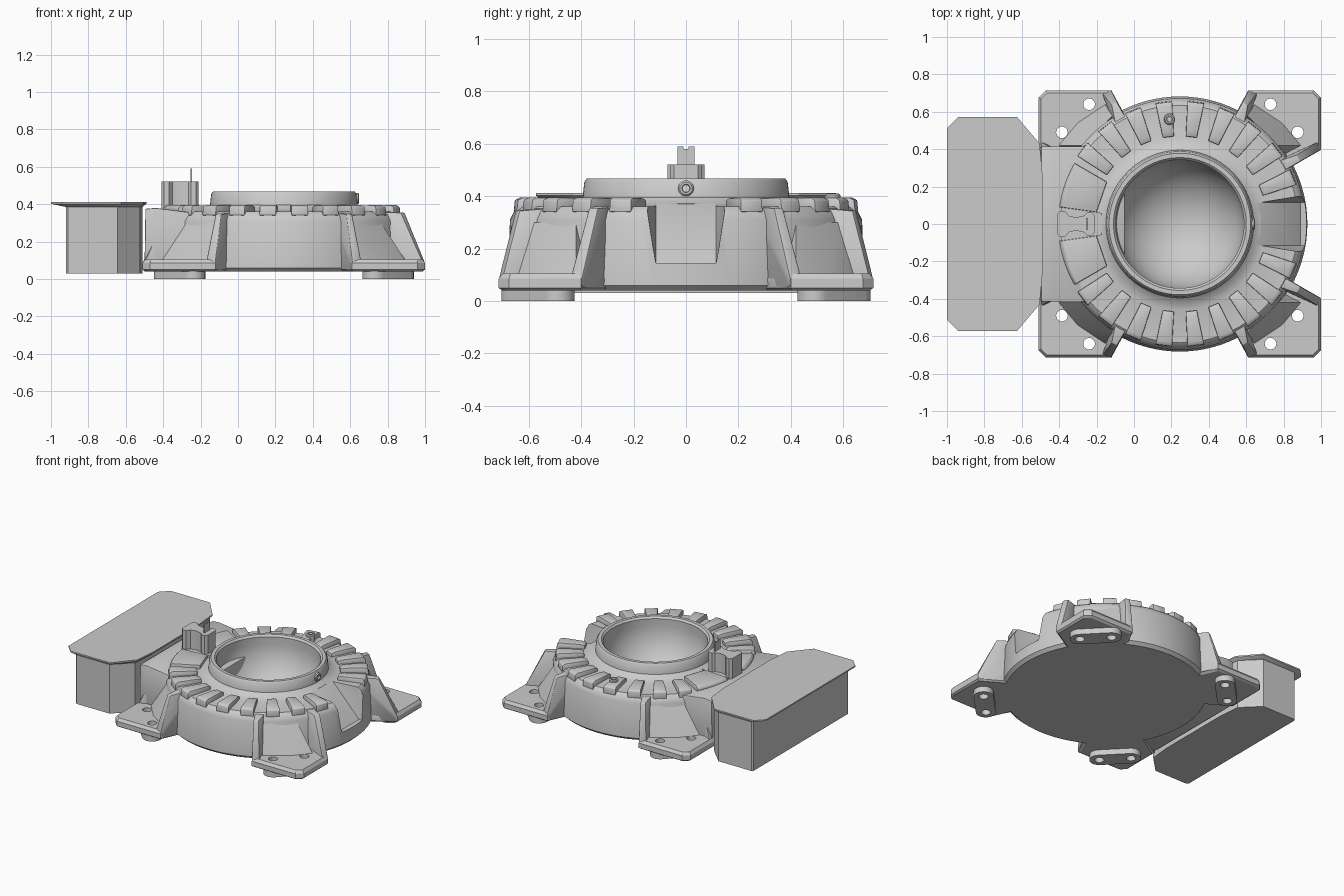
import bpy, bmesh, math
from mathutils import Vector

if "Cube" in bpy.data.objects:
    bpy.data.objects.remove(bpy.data.objects["Cube"])

CX = 0.245  # centre of the round housing


def finish(name, bm, origin=(0, 0, 0)):
    bmesh.ops.recalc_face_normals(bm, faces=bm.faces)
    me = bpy.data.meshes.new(name)
    bm.to_mesh(me)
    bm.free()
    ob = bpy.data.objects.new(name, me)
    ob.location = origin
    bpy.context.collection.objects.link(ob)
    return ob


def hull(name, pts, origin=(0, 0, 0), bevel=0.0):
    bm = bmesh.new()
    for p in pts:
        bm.verts.new(p)
    r = bmesh.ops.convex_hull(bm, input=bm.verts)
    bmesh.ops.delete(bm, geom=list({g for g in r['geom_interior'] if isinstance(g, bmesh.types.BMVert)}),
                     context='VERTS')
    bmesh.ops.dissolve_limit(bm, angle_limit=0.01, verts=bm.verts, edges=bm.edges)
    ob = finish(name, bm, origin)
    if bevel:
        m = ob.modifiers.new('bevel', 'BEVEL')
        m.width, m.segments, m.limit_method = bevel, 2, 'ANGLE'
        apply(ob, m)
    return ob


def apply(ob, m):
    bpy.context.view_layer.objects.active = ob
    bpy.ops.object.modifier_apply(modifier=m.name)


def lathe(name, prof, n, origin=(0, 0, 0)):
    # closed profile of (r, z) points whose ends lie on the axis
    bm = bmesh.new()
    vs = [bm.verts.new((r, 0, z)) for r, z in prof]
    es = [bm.edges.new(e) for e in zip(vs, vs[1:])]
    bmesh.ops.spin(bm, geom=vs + es, cent=(0, 0, 0), axis=(0, 0, 1), angle=2 * math.pi, steps=n)
    bmesh.ops.remove_doubles(bm, verts=bm.verts, dist=1e-4)
    return finish(name, bm, origin)


def prism(name, pts, z0, z1, origin=(0, 0, 0)):
    bm = bmesh.new()
    f = bm.faces.new([bm.verts.new((x, y, z0)) for x, y in pts])
    up = bmesh.ops.extrude_face_region(bm, geom=[f])['geom']
    bmesh.ops.translate(bm, vec=(0, 0, z1 - z0), verts=[v for v in up if isinstance(v, bmesh.types.BMVert)])
    return finish(name, bm, origin)


def circle(cx, cy, r, n=24):
    return [(cx + r * math.cos(2 * math.pi * i / n), cy + r * math.sin(2 * math.pi * i / n)) for i in range(n)]


def cut(ob, cutter):
    m = ob.modifiers.new('cut', 'BOOLEAN')
    m.operation, m.solver, m.object = 'DIFFERENCE', 'EXACT', cutter
    apply(ob, m)


def layers(*ls):
    return [(x, y, z) for pts, z in ls for x, y in pts]


def polar(r, deg, z):
    a = math.radians(deg)
    return (r * math.cos(a), r * math.sin(a), z)


# round housing with collar and bowl
bowl = [(0.345 * math.cos(t), 0.40 - 0.33 * math.sin(t)) for t in [i * math.pi / 28 for i in range(1, 14)]]
housing = lathe('round_housing',
                [(0, 0.04), (0.66, 0.04), (0.682, 0.06), (0.672, 0.31), (0.655, 0.345), (0.635, 0.36),
                 (0.46, 0.362), (0.42, 0.375), (0.395, 0.395), (0.388, 0.455), (0.378, 0.468), (0.355, 0.468),
                 (0.343, 0.455), (0.345, 0.40)] + bowl + [(0, 0.07)], 96, (CX, 0, 0))

# sloping recess on the right side
recess = hull('recess_cutter', [(x, s * y, z) for s in (-1, 1) for x, y, z in
              ((0.43, 0.115, 0.37), (0.43, 0.115, 0.5), (0.60, 0.14, 0.31), (0.645, 0.115, 0.145),
               (0.8, 0.115, 0.145), (0.8, 0.18, 0.5))], (CX, 0, 0))
cut(housing, recess)

# radial vent blocks around the deck
for a in [22.5 + 15 * i for i in range(9)]:
    for s in (-1, 1):
        pts = []
        for r, w, z in ((0.47, 0.030, 0.34), (0.47, 0.030, 0.385), (0.50, 0.032, 0.392), (0.635, 0.043, 0.395),
                        (0.655, 0.045, 0.385), (0.66, 0.045, 0.34)):
            for k in (-1, 1):
                d = math.degrees(math.atan2(k * w, r))
                pts.append(polar(r, s * a + d, z))
        hull('vent_block', pts, (CX, 0, 0), 0.004) if a < 147 else None

# wide cover segments on the left
for s in (-1, 1):
    hull('cover_segment', [polar(r, s * d, z) for d in (150, 154, 158, 162, 166, 172)
         for r, z in ((0.45, 0.34), (0.45, 0.39), (0.635, 0.395), (0.65, 0.38), (0.65, 0.34))], (CX, 0, 0), 0.005)
hull('tower_seat', [polar(r, d, z) for d in (172, 176, 180, 184, 188)
     for r, z in ((0.42, 0.34), (0.42, 0.385), (0.64, 0.385), (0.64, 0.34))], (CX, 0, 0))

# waisted tower with slotted blade
half = [(-0.41, 0.055), (-0.395, 0.07), (-0.37, 0.07), (-0.35, 0.045), (-0.31, 0.035), (-0.265, 0.045),
        (-0.25, 0.062), (-0.225, 0.062), (-0.21, 0.045)]
prism('tower', half + [(x, -y) for x, y in reversed(half)], 0.37, 0.522)
blade = hull('tower_blade', layers(*[([(-0.254, -0.032), (-0.254, 0.032), (-0.247, 0.032), (-0.247, -0.032)], z)
             for z in (0.51, 0.59)]))
cut(blade, prism('slot_cutter', [(-0.3, -0.009), (-0.3, 0.009), (-0.2, 0.009), (-0.2, -0.009)], 0.58, 0.7))

# small screws on the deck and on the collar
screw = [(0, -0.03), (0.03, -0.03), (0.03, 0.012), (0.024, 0.018), (0.016, 0.018), (0.014, 0.005), (0, 0.005)]
lathe('deck_screw', screw, 24, (0.19, 0.56, 0.392))
side = lathe('collar_screw', screw, 24, (CX + 0.385, 0, 0.43))
side.rotation_euler = (0, math.pi / 2, 0)

# four corner legs, modelled once about the housing centre and mirrored
O = (CX, 0, 0)
flange = [(0.25, 0.45), (0.365, 0.715), (0.715, 0.715), (0.755, 0.675), (0.755, 0.40), (0.585, 0.30), (0.45, 0.3)]
inset = [(0.26, 0.44), (0.375, 0.70), (0.71, 0.70), (0.742, 0.67), (0.742, 0.405), (0.58, 0.31), (0.45, 0.31)]
holes = [(0.485, 0.64), (0.63, 0.49)]
legs = [hull('foot_flange', layers((inset, 0.04), (flange, 0.05), (flange, 0.085), (inset, 0.105)), O),
        hull('foot_pad', layers(*[(circle(x, y, 0.065), z) for x, y in holes for z in (0, 0.045)]), O)]
for h in holes:
    c = prism('bolt_hole_cutter', circle(*h, 0.031), -0.1, 0.3, O)
    for ob in legs:
        cut(ob, c)
    bpy.data.objects.remove(c)
# side walls rising to the housing
legs.append(hull('leg_wall_outer', [(0.25, 0.5, 0.05), (0.365, 0.713, 0.05), (0.365, 0.713, 0.09),
                 (0.335, 0.65, 0.345), (0.25, 0.5, 0.36), (0.33, 0.46, 0.05), (0.415, 0.70, 0.09),
                 (0.365, 0.635, 0.345), (0.33, 0.46, 0.36)], O, 0.006))
legs.append(hull('leg_wall_inner', [(0.56, 0.29, 0.05), (0.753, 0.395, 0.05), (0.753, 0.395, 0.09),
                 (0.645, 0.335, 0.355), (0.5, 0.25, 0.36), (0.5, 0.33, 0.05), (0.742, 0.44, 0.09),
                 (0.625, 0.37, 0.355), (0.48, 0.32, 0.36)], O, 0.006))
# sloped pocket between the walls
legs.append(hull('leg_pocket', [(0.30, 0.5, 0.05), (0.40, 0.64, 0.10), (0.36, 0.58, 0.30), (0.52, 0.42, 0.30),
                 (0.65, 0.42, 0.10), (0.55, 0.35, 0.05), (0.55, 0.54, 0.10), (0.47, 0.49, 0.27)], O))
for ob in legs:
    m = ob.modifiers.new('mirror', 'MIRROR')
    m.use_axis = (True, True, False)
    m.use_mirror_merge = False

# bridge joining housing and side box
hull('bridge', [(x, s * 0.415, z) for s in (-1, 1) for x, z in
     ((-0.50, 0.05), (-0.495, 0.375), (-0.44, 0.38), (-0.29, 0.355), (-0.05, 0.33), (-0.05, 0.04))], (0, 0, 0), 0.006)


# side box with flared lid
def box_plan(x0, x1, c, w):
    q = [(x0, w - c), (x0 + c, w), (x1 - 0.12, w), (x1, 0.43), (x1 + 0.015, 0.27)]
    return q + [(x, -y) for x, y in reversed(q)]


body = box_plan(-0.92, -0.525, 0.01, 0.55)
hull('side_box', layers((body, 0.03), (body, 0.395)))
rim = box_plan(-1.0, -0.505, 0.06, 0.572)
hull('side_box_lid', layers((body, 0.385), (rim, 0.402), (rim, 0.412)))

# shading and cleanup
for ob in list(bpy.data.objects):
    if 'cutter' in ob.name:
        bpy.data.objects.remove(ob)
bpy.ops.object.select_all(action='SELECT')
bpy.context.view_layer.objects.active = housing
bpy.ops.object.shade_smooth_by_angle(angle=math.radians(32))
